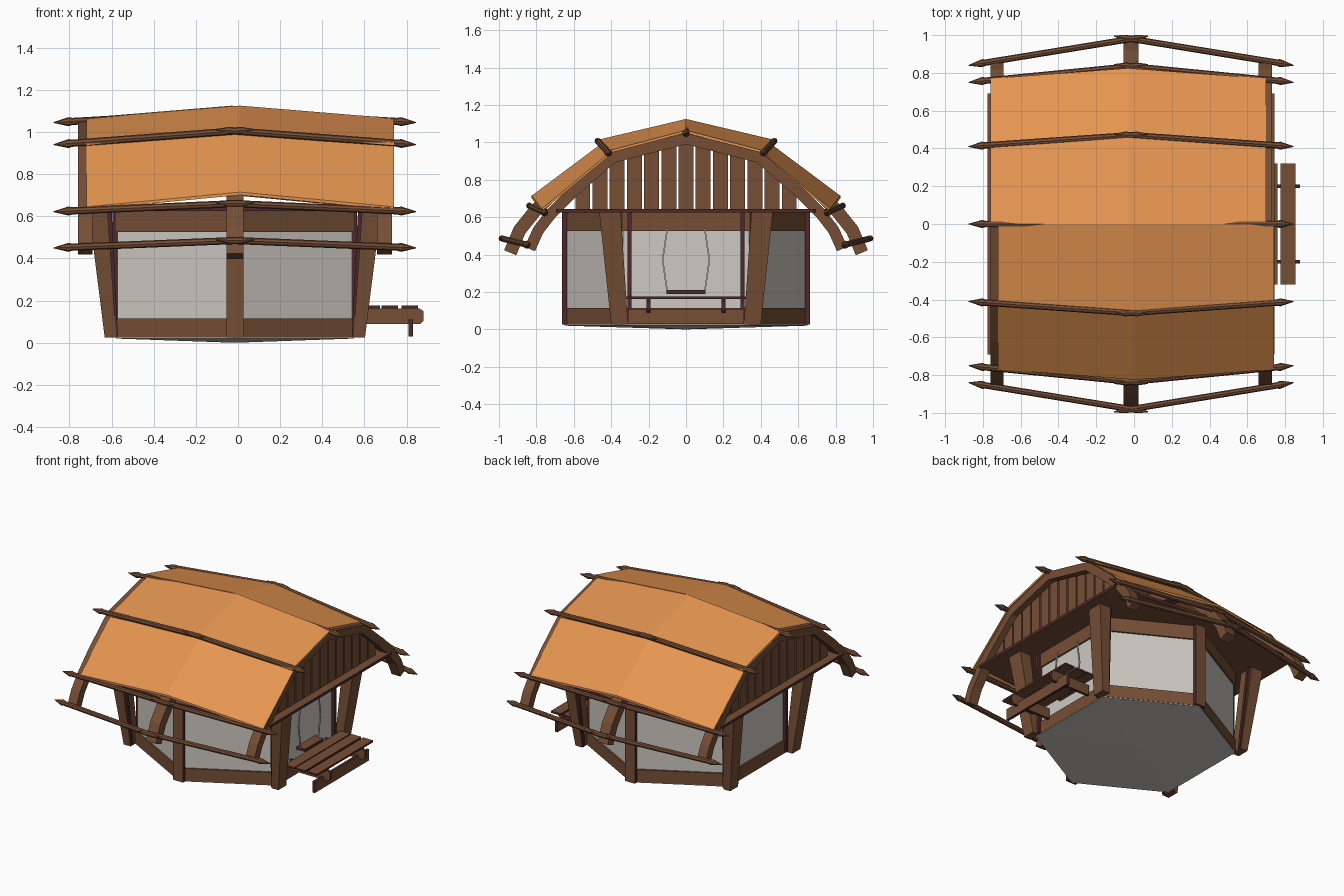
import bpy, bmesh, math
from mathutils import Vector, Matrix

if "Cube" in bpy.data.objects:
    bpy.data.objects.remove(bpy.data.objects["Cube"])

CX = -0.015  # the hut sits slightly left of the bench-balanced centre


def mat(name, r, g, b):
    m = bpy.data.materials.new(name)
    m.diffuse_color = (r, g, b, 1)
    m.use_nodes = True
    m.node_tree.nodes["Principled BSDF"].inputs["Base Color"].default_value = m.diffuse_color
    return m


BROWN = mat("brown wood", 0.18, 0.077, 0.036)
MAROON = mat("maroon board edge", 0.075, 0.022, 0.026)
ORANGE = mat("orange roof", 0.79, 0.30, 0.082)
WHITE = mat("pale pane", 0.61, 0.58, 0.54)


def finish(name, bm, mats):
    bmesh.ops.recalc_face_normals(bm, faces=bm.faces)
    me = bpy.data.meshes.new(name)
    bm.to_mesh(me)
    bm.free()
    for m in mats:
        me.materials.append(m)
    ob = bpy.data.objects.new(name, me)
    bpy.context.collection.objects.link(ob)
    return ob


def loft(name, rings, mats, edge_rule=None):
    """Join equal rings of points into a closed solid."""
    bm = bmesh.new()
    rs = [[bm.verts.new(p) for p in r] for r in rings]
    n = len(rs[0])
    for a, b in zip(rs, rs[1:]):
        for i in range(n):
            bm.faces.new((a[i], a[(i + 1) % n], b[(i + 1) % n], b[i]))
    bm.faces.new(rs[0])
    bm.faces.new(rs[-1])
    if edge_rule:
        bm.normal_update()
        for f in bm.faces:
            f.material_index = int(edge_rule(f.normal))
    return finish(name, bm, mats)


def board(name, size, loc, angle=0, edged=True):
    """Box whose narrow sides are maroon when edged."""
    bm = bmesh.new()
    bmesh.ops.create_cube(bm, size=1)
    thin = min(range(3), key=lambda i: size[i])
    bm.normal_update()
    for f in bm.faces:
        f.material_index = int(edged and abs(f.normal[thin]) < 0.5)
    bm.transform(Matrix.Translation(loc) @ Matrix.Rotation(angle, 4, 'Z') @ Matrix.Diagonal((*size, 1)))
    return finish(name, bm, [BROWN, MAROON])


def rect(cx, cy, z, w, d):
    return [(cx + a * w / 2, cy + b * d / 2, z) for a, b in ((-1, -1), (1, -1), (1, 1), (-1, 1))]


# Six-sided floor with a slightly dished underside
HEX = [(0.565, -0.34), (0.565, 0.34), (0, 0.65), (-0.565, 0.34), (-0.565, -0.34), (0, -0.65)]
bm = bmesh.new()
top = [bm.verts.new((CX + x, y, 0.035)) for x, y in HEX]
low = [bm.verts.new((CX + x, y, 0.02)) for x, y in HEX]
mid = bm.verts.new((CX, 0, 0))
bm.faces.new(top)
for i in range(6):
    j = (i + 1) % 6
    bm.faces.new((top[i], top[j], low[j], low[i]))
    bm.faces.new((low[i], low[j], mid))
finish("floor", bm, [WHITE])

# Walls: pane with a sill beam and a head beam on each side
for i in range(6):
    a, b = Vector(HEX[i]), Vector(HEX[(i + 1) % 6])
    c, d = (a + b) / 2, b - a
    ang = math.atan2(d.y, d.x)
    inward = -Vector((d.y, -d.x)).normalized()
    c2 = c + inward * 0.015
    board("wall_sill", (d.length, 0.035, 0.09), (CX + c2.x, c2.y, 0.07), ang, False)
    board("wall_head", (d.length, 0.035, 0.1), (CX + c2.x, c2.y, 0.575), ang, False)
    pane = board("wall_pane", (d.length - 0.02, 0.012, 0.42), (CX + c2.x, c2.y, 0.32), ang, False)
    pane.data.materials[0] = WHITE

# Posts at the wall corners
for sy in (-1, 1):
    board("centre_post", (0.08, 0.025, 0.61), (CX, sy * 0.65, 0.33))
    for sx in (-1, 1):
        loft("leaning_post", [rect(CX + sx * 0.59, sy * 0.355, 0.025, 0.055, 0.09),
                              rect(CX + sx * 0.65, sy * 0.408, 0.64, 0.09, 0.115)], [BROWN])
        board("corner_trim", (0.03, 0.022, 0.6), (CX + sx * 0.565, sy * 0.303, 0.33)).data.materials[0] = MAROON
        loft("leaning_trim", [rect(CX + sx * 0.565, sy * 0.385, 0.03, 0.02, 0.02),
                              rect(CX + sx * 0.60, sy * 0.44, 0.64, 0.03, 0.02)], [MAROON])

# Boarded ceiling that closes the roof space
ceil = [(-0.76, -0.69), (0, -0.77), (0.76, -0.69), (0.76, 0.69), (0, 0.77), (-0.76, 0.69)]
loft("ceiling", [[(CX + x, y, z) for x, y in ceil] for z in (0.625, 0.645)],
     [BROWN, MAROON], lambda n: abs(n.z) < 0.5)

# Curved rafters
END = [(0, 1.02), (0.39, 0.92), (0.60, 0.74), (0.72, 0.62), (0.79, 0.53), (0.835, 0.43)]
MID = [(0, 1.07), (0.43, 0.96), (0.66, 0.78), (0.81, 0.63), (0.89, 0.53), (0.94, 0.41)]


def rafter(name, half, x, w, t):
    pts = [Vector((-y, z)) for y, z in half[:0:-1]] + [Vector(p) for p in half]
    rings = []
    for i, p in enumerate(pts):
        d = (pts[min(i + 1, len(pts) - 1)] - pts[max(i - 1, 0)]).normalized()
        n = Vector((-d.y, d.x)) * t / 2
        rings.append([(x + s * w / 2, p.x + k * n.x, p.y + k * n.y)
                      for s, k in ((-1, -1), (1, -1), (1, 1), (-1, 1))])
    loft(name, rings, [BROWN])


rafter("centre_rafter", MID, CX, 0.08, 0.07)
for s in (-1, 1):
    rafter("end_rafter", END, CX + s * 0.71, 0.07, 0.06)


# Gable planks, cut to the rafter line
def height(y):
    y = abs(y)
    for (a, za), (b, zb) in zip(END, END[1:]):
        if y <= b:
            return za + (zb - za) * (y - a) / (b - a)


for s in (-1, 1):
    for i in range(-6, 7):
        y0, y1 = i * 0.092 - 0.04, i * 0.092 + 0.04
        ring = [(y0, 0.64), (y1, 0.64), (y1, height(y1)), (i * 0.092, height(i * 0.092)), (y0, height(y0))]
        loft("gable_plank", [[(CX + s * x, y, z) for y, z in ring] for x in (0.685, 0.70)], [BROWN])

# Roof sheets: two slopes each side, bowed outwards at the middle
UPPER = [(0, 1.125, 0, 1.065), (0.465, 1.015, 0.435, 0.95)]   # mid y, z, end y, z
LOWER = [(0.45, 0.995, 0.42, 0.935), (0.825, 0.715, 0.77, 0.645)]
for s, off in ((-1, 0.01), (1, -0.03)):
    for name, (a, b) in (("upper_roof", UPPER), ("lower_roof", LOWER)):
        rings = []
        for x in (-0.73, 0, 0.73):
            k = 2 if x else 0
            rings.append([(off + x, s * p[k], p[k + 1] + dz) for p, dz in ((a, 0), (b, 0), (b, -0.014), (a, -0.014))])
        loft(name, rings, [ORANGE])


# Spear-ended poles: two straight halves crossing at the middle
def pole(name, sx, cy, cz, ey, ez, r=0.017):
    rings = []
    for x, k in ((-0.09, 0.15), (-0.03, 1), (0.4, 1), (0.77, 1), (0.79, 1.25), (0.86, 0.12)):
        t = x / 0.86
        y, z = cy + (ey - cy) * t, cz + (ez - cz) * t
        rings.append([(CX + sx * x, y + r * k * math.cos(a * math.pi / 4), z + r * k * math.sin(a * math.pi / 4))
                      for a in range(8)])
    loft(name, rings, [BROWN])


for sx in (-1, 1):
    pole("ridge_pole", sx, 0, 1.095, 0, 1.045)
    for sy in (-1, 1):
        pole("seam_pole", sx, sy * 0.47, 1.005, sy * 0.41, 0.94)
        pole("eave_pole", sx, sy * 0.835, 0.66, sy * 0.75, 0.622)
        pole("outer_pole", sx, sy * 0.98, 0.485, sy * 0.84, 0.45)

# Bench outside the open side
for x in (0.635, 0.72, 0.815):
    board("bench_slat", (0.078, 0.64, 0.014), (x, 0, 0.17))
board("bench_apron", (0.02, 0.62, 0.08), (0.82, 0, 0.07))
for s in (-1, 1):
    rail = [(0.56, 0.163), (0.86, 0.163), (0.88, 0.15), (0.88, 0.105), (0.865, 0.088), (0.56, 0.088)]
    loft("bench_rail", [[(x, s * 0.2 + d, z) for x, z in rail] for d in (-0.01, 0.01)],
         [BROWN, MAROON], lambda n: abs(n.y) < 0.5)

# Swing seat hung in the doorway on two bowed ropes
board("swing_seat", (0.07, 0.21, 0.02), (0.575, 0, 0.2))
for s in (-1, 1):
    rings = [rect(0.57, s * y, z, 0.008, 0.008) for y, z in ((0.1, 0.2), (0.125, 0.37), (0.1, 0.54))]
    loft("swing_rope", rings, [WHITE])
